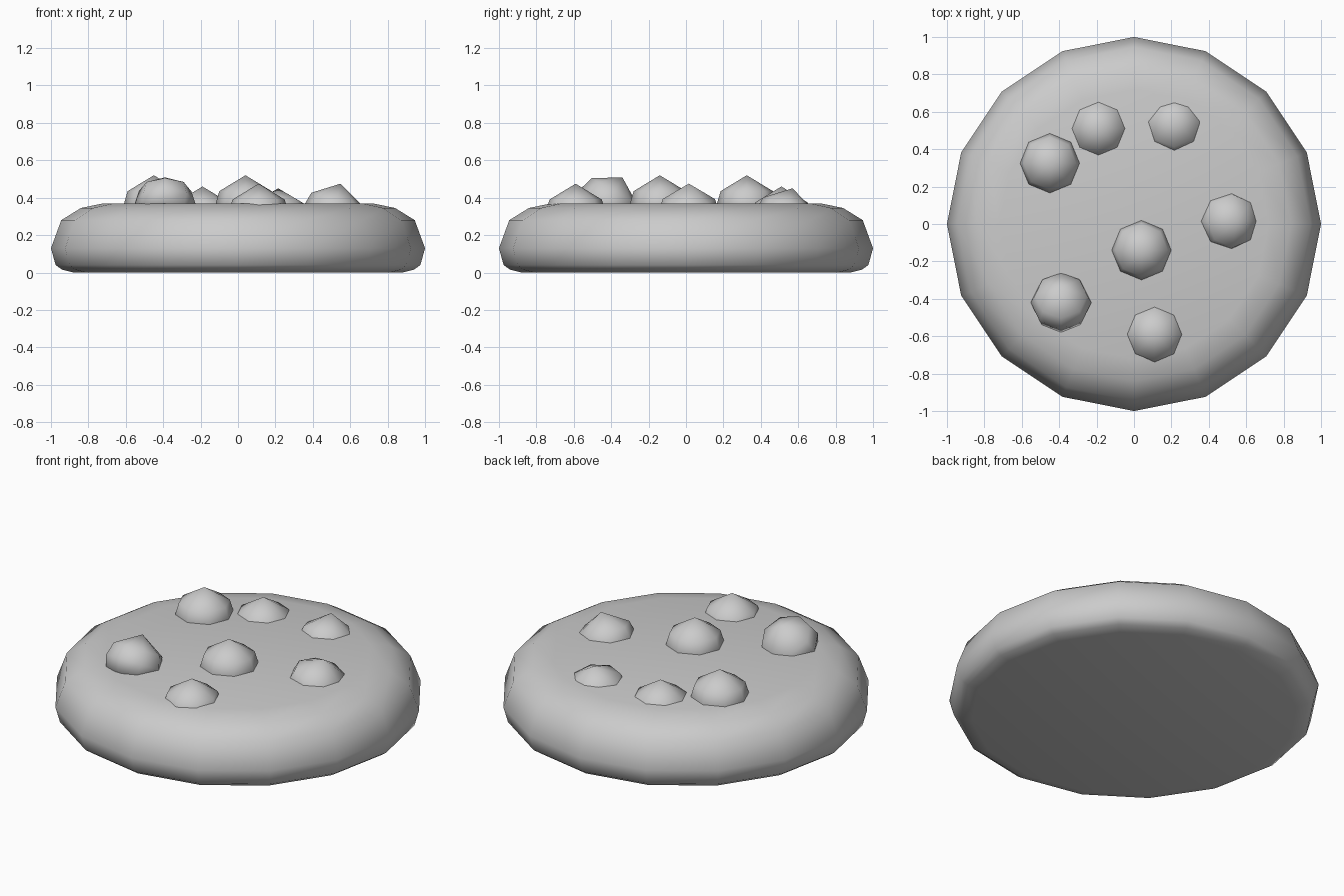
import bpy, bmesh, math
from mathutils import Matrix

default = bpy.data.objects.get("Cube")
if default:
    bpy.data.objects.remove(default, do_unlink=True)

grey = bpy.data.materials.new("plain grey")
grey.use_nodes = True
grey.diffuse_color = (0.6, 0.6, 0.6, 1)
grey.node_tree.nodes["Principled BSDF"].inputs["Base Color"].default_value = (0.6, 0.6, 0.6, 1)


def lathe(name, profile, sides):
    """Spin (radius, height) points about z; close each end with a cap or a pole."""
    bm = bmesh.new()
    rings = []
    for r, z in profile:
        count = sides if r else 1
        angles = [math.tau * i / sides for i in range(count)]
        rings.append([bm.verts.new((r * math.cos(a), r * math.sin(a), z)) for a in angles])
    for low, high in zip(rings, rings[1:]):
        for i in range(sides):
            j = (i + 1) % sides
            if len(high) == 1:
                bm.faces.new((low[i], low[j], high[0]))
            else:
                bm.faces.new((low[i], low[j], high[j], high[i]))
    for ring in (rings[0], rings[-1]):
        if len(ring) > 1:
            bm.faces.new(ring)
    bmesh.ops.recalc_face_normals(bm, faces=bm.faces)
    mesh = bpy.data.meshes.new(name)
    bm.to_mesh(mesh)
    bm.free()
    mesh.materials.append(grey)
    for face in mesh.polygons:
        face.use_smooth = True
    obj = bpy.data.objects.new(name, mesh)
    bpy.context.collection.objects.link(obj)
    return obj


# Round body with a bulging rim
lathe("cookie_body", [(0.88, 0), (0.94, 0.015), (0.975, 0.04), (1, 0.13),
                      (0.945, 0.28), (0.84, 0.345), (0.72, 0.37)], 16)

# Faceted chips sunk into the top: x, y, z, tilt about x, tilt about y (degrees)
chips = [(-0.45, 0.325, 0.36, 0, 0), (0.04, -0.14, 0.36, 0, 0),
         (-0.39, -0.42, 0.37, -30, 0), (0.51, 0.015, 0.32, 0, 14),
         (0.11, -0.59, 0.315, 0, 0), (-0.19, 0.51, 0.30, 0, 0),
         (0.215, 0.53, 0.295, -14, 0)]
for n, (x, y, z, tilt_x, tilt_y) in enumerate(chips, 1):
    chip = lathe(f"chip_{n}", [(0.14, -0.075), (0.162, 0), (0.14, 0.075), (0, 0.16)], 8)
    chip.matrix_world = (Matrix.Translation((x, y, z))
                         @ Matrix.Rotation(math.radians(tilt_x), 4, 'X')
                         @ Matrix.Rotation(math.radians(tilt_y), 4, 'Y'))
